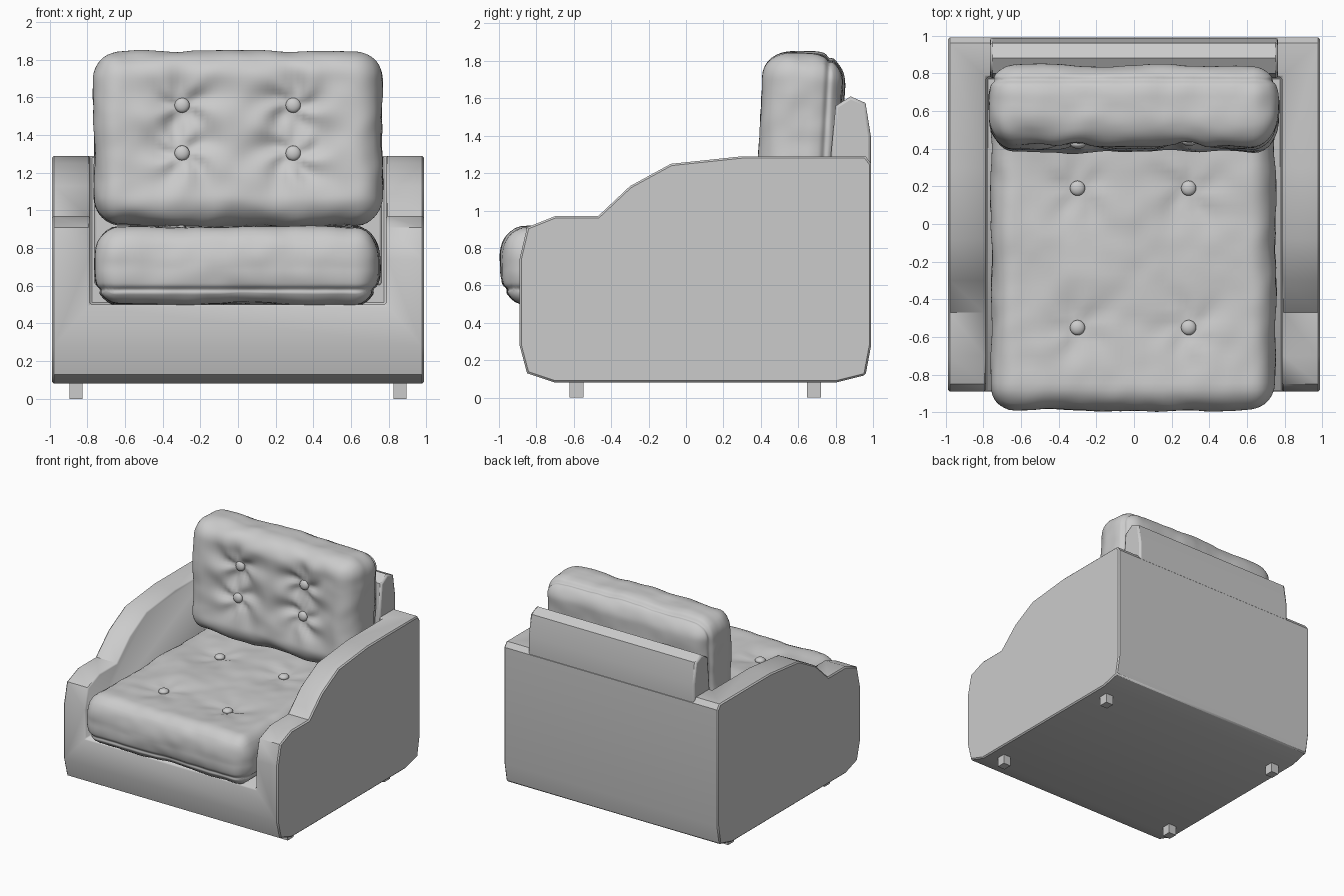
import bpy, bmesh, math
from mathutils import Vector, Matrix, noise

if "Cube" in bpy.data.objects:
    bpy.data.objects.remove(bpy.data.objects["Cube"], do_unlink=True)

# One upholstery colour for everything
grey = bpy.data.materials.new("light grey")
grey.use_nodes = True
GREY = (0.6, 0.6, 0.6, 1)
grey.diffuse_color = GREY
grey.node_tree.nodes["Principled BSDF"].inputs["Base Color"].default_value = GREY


def add_object(name, bm, angle=25):
    bmesh.ops.recalc_face_normals(bm, faces=bm.faces)
    mesh = bpy.data.meshes.new(name)
    bm.to_mesh(mesh)
    bm.free()
    mesh.materials.append(grey)
    ob = bpy.data.objects.new(name, mesh)
    bpy.context.collection.objects.link(ob)
    bpy.ops.object.select_all(action="DESELECT")
    ob.select_set(True)
    bpy.context.view_layer.objects.active = ob
    bpy.ops.object.shade_smooth_by_angle(angle=math.radians(angle))
    return ob


def prism(name, profile, half_width):
    """Extrude a side profile of (y, z) points across x."""
    bm = bmesh.new()
    face = bm.faces.new([bm.verts.new((-half_width, y, z)) for y, z in profile])
    ext = bmesh.ops.extrude_face_region(bm, geom=[face])["geom"]
    bmesh.ops.translate(bm, vec=(2 * half_width, 0, 0),
                        verts=[v for v in ext if isinstance(v, bmesh.types.BMVert)])
    return add_object(name, bm)


def box(name, size, centre):
    bm = bmesh.new()
    bmesh.ops.create_cube(bm, size=1, matrix=Matrix.Translation(centre) @ Matrix.Diagonal((*size, 1)))
    return add_object(name, bm)


def bevel(ob, width, segments=1):
    mod = ob.modifiers.new("soft edges", "BEVEL")
    mod.width, mod.segments = width, segments
    mod.limit_method, mod.angle_limit = "ANGLE", math.radians(60)


def cushion(name, half, radius, buttons, matrix, dip, fold):
    """Rounded box with dimples and folds on local +z, plus its buttons."""
    bm = bmesh.new()
    bmesh.ops.create_cube(bm, size=2)
    bmesh.ops.subdivide_edges(bm, edges=bm.edges, cuts=47, use_grid_fill=True)
    for v in bm.verts:
        q = [c * h for c, h in zip(v.co, half)]
        core = [max(-(h - r), min(h - r, c)) for c, h, r in zip(q, half, radius)]
        d = Vector([(c - k) / r for c, k, r in zip(q, core, radius)]).normalized()
        p = Vector([k + e * r for k, e, r in zip(core, d, radius)])
        # gentle lumps everywhere, with a pinched seam along the lower rim
        p += d * (0.016 * noise.noise(p * 3.5) + 0.006 * noise.noise(p * 9))
        seam = p.z / half[2] + 0.62
        p -= Vector((d.x, d.y, 0)) * 0.015 * math.exp(-(seam / 0.07) ** 2)
        # dimples with radiating folds around each button
        if d.z > 0:
            drop = 0
            for bx, by in buttons:
                dx, dy = p.x - bx, p.y - by
                r = math.hypot(dx, dy)
                a = math.atan2(dy, dx)
                wave = math.sin(5 * a + 4 * noise.noise(Vector((bx, by, r * 3))))
                drop += dip * math.exp(-(r / 0.17) ** 2)
                drop += fold * wave * min(r / 0.1, 1) * math.exp(-(r / 0.25) ** 2)
            p.z -= drop * d.z
        v.co = p
    tops = [v.co.copy() for v in bm.verts if v.co.z > 0]
    bm.transform(matrix)
    add_object(name, bm, 60)
    for i, (bx, by) in enumerate(buttons):
        near = min(tops, key=lambda c: math.hypot(c.x - bx, c.y - by))
        bm = bmesh.new()
        bmesh.ops.create_uvsphere(bm, u_segments=20, v_segments=12, radius=0.04)
        bm.transform(matrix @ Matrix.Translation((bx, by, near.z + 0.008))
                     @ Matrix.Diagonal((1, 1, 0.6, 1)))
        add_object(f"{name}_button_{i + 1}", bm, 60)


# Frame: both arms, base and lower back from one side profile
frame = prism("frame", [
    (-0.89, 0.28), (-0.85, 0.13), (-0.70, 0.08), (0.80, 0.08), (0.96, 0.12),
    (0.99, 0.28), (0.99, 1.25), (0.96, 1.29), (0.30, 1.29), (-0.08, 1.25),
    (-0.30, 1.13), (-0.47, 0.97), (-0.70, 0.97), (-0.85, 0.91), (-0.89, 0.74)], 0.988)
cutter = box("seat_cutter", (1.57, 3, 2), (0, -0.72, 1.5))
cutter.hide_render = True
cutter.hide_set(True)
cut = frame.modifiers.new("seat well", "BOOLEAN")
cut.operation, cut.object, cut.solver = "DIFFERENCE", cutter, "EXACT"
bevel(frame, 0.01)

# Raised back panel
back = prism("back_panel", [
    (0.775, 0.6), (0.775, 1.3), (0.80, 1.56), (0.88, 1.61), (0.96, 1.575),
    (0.988, 1.4), (0.988, 1.2), (0.9, 0.6)], 0.765)
bevel(back, 0.015, 2)

# Feet
for side, x in (("left", 0.86), ("right", -0.86)):
    for end, y in (("front", -0.585), ("rear", 0.685)):
        box(f"{end}_{side}_foot", (0.07, 0.075, 0.1), (x, y, 0.05))

# Seat cushion
cushion("seat_cushion", (0.755, 0.87, 0.205), (0.13, 0.13, 0.18),
        [(x, y) for x in (-0.295, 0.295) for y in (-0.43, 0.31)],
        Matrix.Translation((-0.005, -0.12, 0.707)), 0.03, 0.008)

# Back cushion, standing upright with a slight lean
cushion("back_cushion", (0.765, 0.465, 0.215), (0.14, 0.15, 0.17),
        [(x, y) for x in (-0.295, 0.295) for y in (-0.085, 0.17)],
        Matrix.Translation((-0.002, 0.61, 1.38)) @ Matrix.Rotation(math.radians(87), 4, "X"),
        0.045, 0.018)
